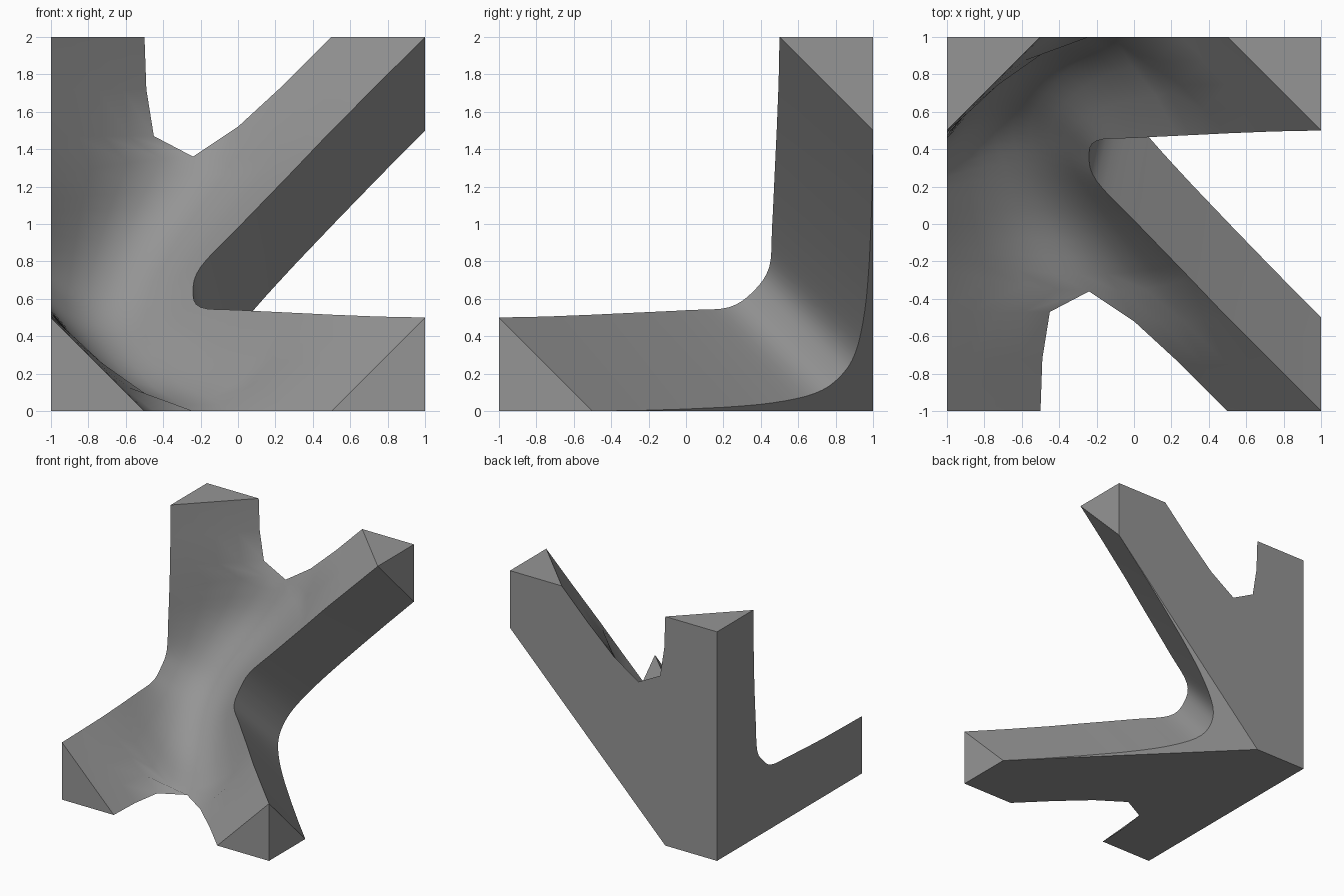
import bpy, bmesh, math
from mathutils import Vector as V

if "Cube" in bpy.data.objects:
    bpy.data.objects.remove(bpy.data.objects["Cube"])

# One cell of a strut lattice. Local axes: u right, v forward from the back, w up.
# The shape is symmetric under swapping v and w, so only half of each curve is listed.
SEG = 4      # segments across half the blended surface
STEPS = 4    # spline steps between knots in the blended middle


def swap(p):
    return V((p[0], p[2], p[1]))


def full(half):
    pts = [V(p) for p in half]
    return pts + [swap(p) for p in reversed(pts[:-1])]


def catmull(p, i, t):
    a, b, c, d = p[i - 1], p[i], p[i + 1], p[i + 2]
    return 0.5 * (2 * b + (c - a) * t + (2 * a - 5 * b + 4 * c - d) * t ** 2
                  + (3 * b - a - 3 * c + d) * t ** 3)


def middle(knots):
    """Smooth curve through knots 3..9 (the node between the arms)."""
    out = [catmull(knots, i, k / STEPS) for i in range(3, 9) for k in range(STEPS)]
    return out + [knots[9].copy()]


# Guide curves from the upper arm to the middle of the node
left = full([(0, .5, 2), (0, .505, 1.72), (0, .51, 1.47), (0, .52, 1.25),
             (0, .535, 1.0), (0, .555, .75), (0, .635, .635)])
crease = full([(2, .5, 2), (1.75, .505, 1.75), (1.5, .515, 1.5), (1.3, .525, 1.29),
               (1.0, .54, .98), (.80, .555, .77), (.76, .64, .64)])
lower_vw = [(0, 1.5), (.003, 1.25), (.01, 1.02), (.02, .80), (.045, .53), (.095, .31), (.18, .18)]
lower = full([(v + w + .5, v, w) for v, w in lower_vw])
valley_half = [V(p) for p in [(.97, -.16, 1.75), (.76, 0, 1.36), (.55, .13, 1.0),
                              (.40, .33, .68), (.35, .485, .485)]]
valley = [V((0, 0, 0))] * 2 + full(valley_half) + [V((0, 0, 0))] * 2
notch_l = [V(p) for p in [(.5, 0, 2), (.51, 0, 1.72), (.55, 0, 1.47)]]
notch_r = [V(p) for p in [(1.5, 0, 2), (1.25, 0, 1.75), (1.0, 0, 1.52)]]

L, C, K, M = middle(left), middle(crease), middle(lower), middle(valley)

bm = bmesh.new()


def face(pts):
    bm.faces.new([bm.verts.new((p[0] - 1, 1 - p[1], p[2])) for p in pts])


def both(pts):
    face(pts)
    face([swap(p) for p in pts])


def grid(rows, emit):
    for r0, r1 in zip(rows, rows[1:]):
        for j in range(len(r0) - 1):
            emit([r0[j], r0[j + 1], r1[j + 1], r1[j]])


def line(a, b):
    return [a.lerp(b, k / SEG) for k in range(SEG + 1)]


def quad_row(a, m, b):
    c = 2 * m - (a + b) / 2
    return [a.lerp(c, s).lerp(c.lerp(b, s), s) for s in
            [k / (2 * SEG) for k in range(2 * SEG + 1)]]


# Blended node surface
rows = [quad_row(a, m, b) for a, m, b in zip(L, M, C)]
grid(rows, face)

# Outer faces of the arms either side of the notch
arm_l = [line(left[i], notch_l[i]) for i in range(3)] + [rows[0][:SEG + 1]]
arm_r = [line(notch_r[i], crease[i]) for i in range(3)] + [rows[0][SEG:]]
grid(arm_l, both)
grid(arm_r, both)

# Inner faces of the right arms and the fillet joining them
crease_all = crease[:3] + C + crease[10:]
lower_all = lower[:3] + K + lower[10:]
grid([list(p) for p in zip(crease_all, lower_all)], face)

# Flat sloping web below the fillet
face([V((.5, 0, 0))] + lower_all)

# Flat back and bottom
both([V((0, 0, 0)), V((.5, 0, 0))] + lower_all[:1] + [V((2, 0, 2))] + notch_r
     + [V((.76, 0, 1.36))] + notch_l[::-1] + [V((0, 0, 2))])

# Flat left side
face([V((0, 0, 0)), V((0, 0, 2))] + left[:3] + L + left[10:] + [V((0, 2, 0))])

# Arm ends
both([V((0, 0, 2))] + arm_l[0])
both([V((2, 0, 2))] + arm_r[0])
both([V((2, 0, 2)), crease[0], lower[0]])

bmesh.ops.remove_doubles(bm, verts=bm.verts, dist=1e-4)
bmesh.ops.recalc_face_normals(bm, faces=bm.faces)
mesh = bpy.data.meshes.new("lattice_node")
bm.to_mesh(mesh)
bm.free()

mat = bpy.data.materials.new("mid grey")
mat.diffuse_color = (.30, .30, .30, 1)
mat.use_nodes = True
mat.node_tree.nodes["Principled BSDF"].inputs["Base Color"].default_value = mat.diffuse_color
mesh.materials.append(mat)
obj = bpy.data.objects.new("lattice_node", mesh)
bpy.context.collection.objects.link(obj)
bpy.context.view_layer.objects.active = obj
obj.select_set(True)
bpy.ops.object.shade_smooth_by_angle(angle=math.radians(25))
